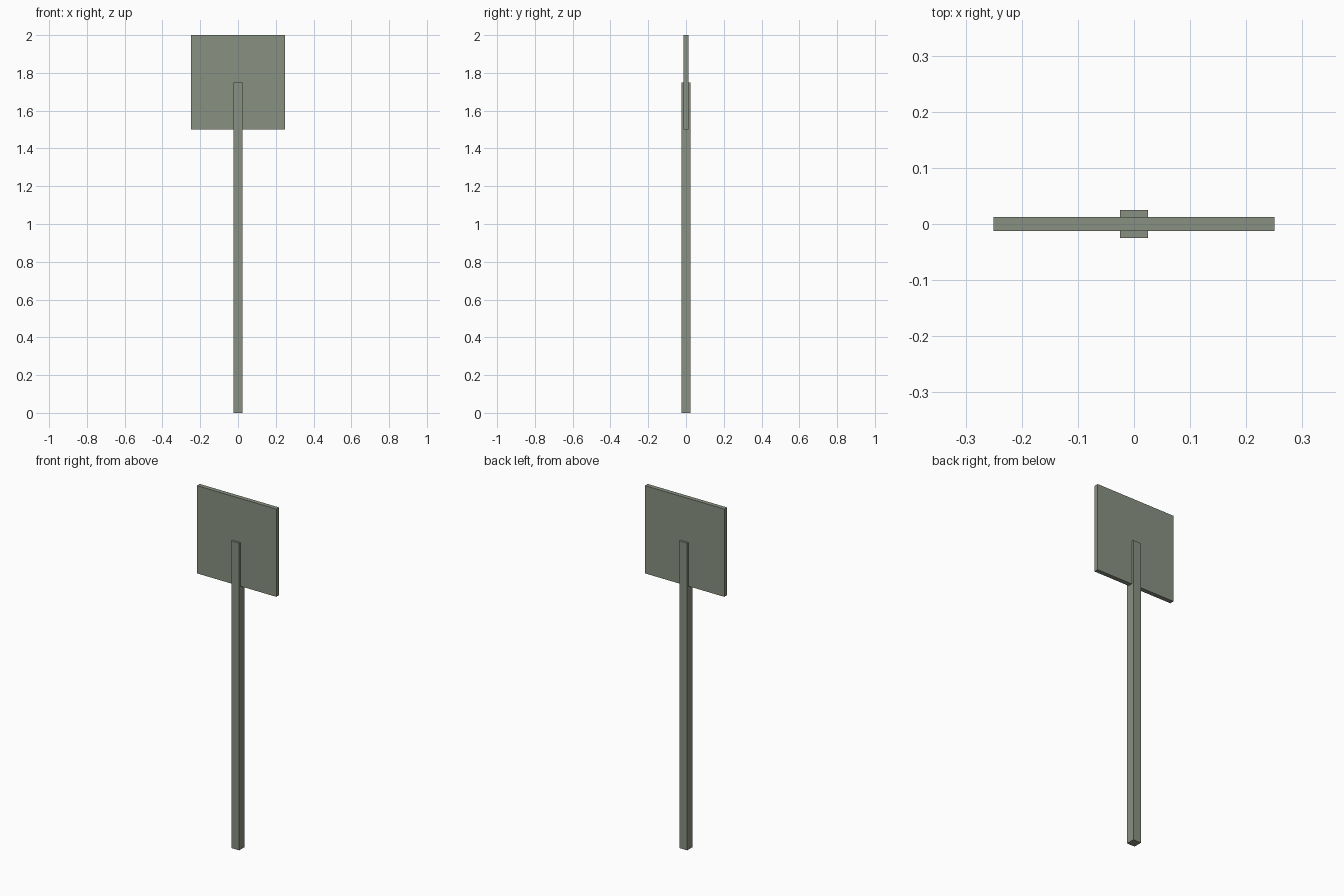
import bpy

if "Cube" in bpy.data.objects:
    bpy.data.objects.remove(bpy.data.objects["Cube"])

# single grey-green paint
paint = bpy.data.materials.new("grey_green")
paint.diffuse_color = (0.25, 0.285, 0.22, 1.0)
paint.use_nodes = True
paint.node_tree.nodes["Principled BSDF"].inputs["Base Color"].default_value = paint.diffuse_color


def box(name, size, z_bottom):
    """Box centred on x and y, resting at z_bottom."""
    bpy.ops.mesh.primitive_cube_add(size=1, location=(0, 0, z_bottom + size[2] / 2))
    ob = bpy.context.object
    ob.name = name
    ob.scale = size
    bpy.ops.object.transform_apply(location=False, rotation=False, scale=True)
    ob.data.materials.append(paint)
    return ob


# square post, ending halfway up the panel
box("post", (0.05, 0.05, 1.75), 0.0)
# thin square sign panel
box("sign_panel", (0.5, 0.025, 0.5), 1.5)
